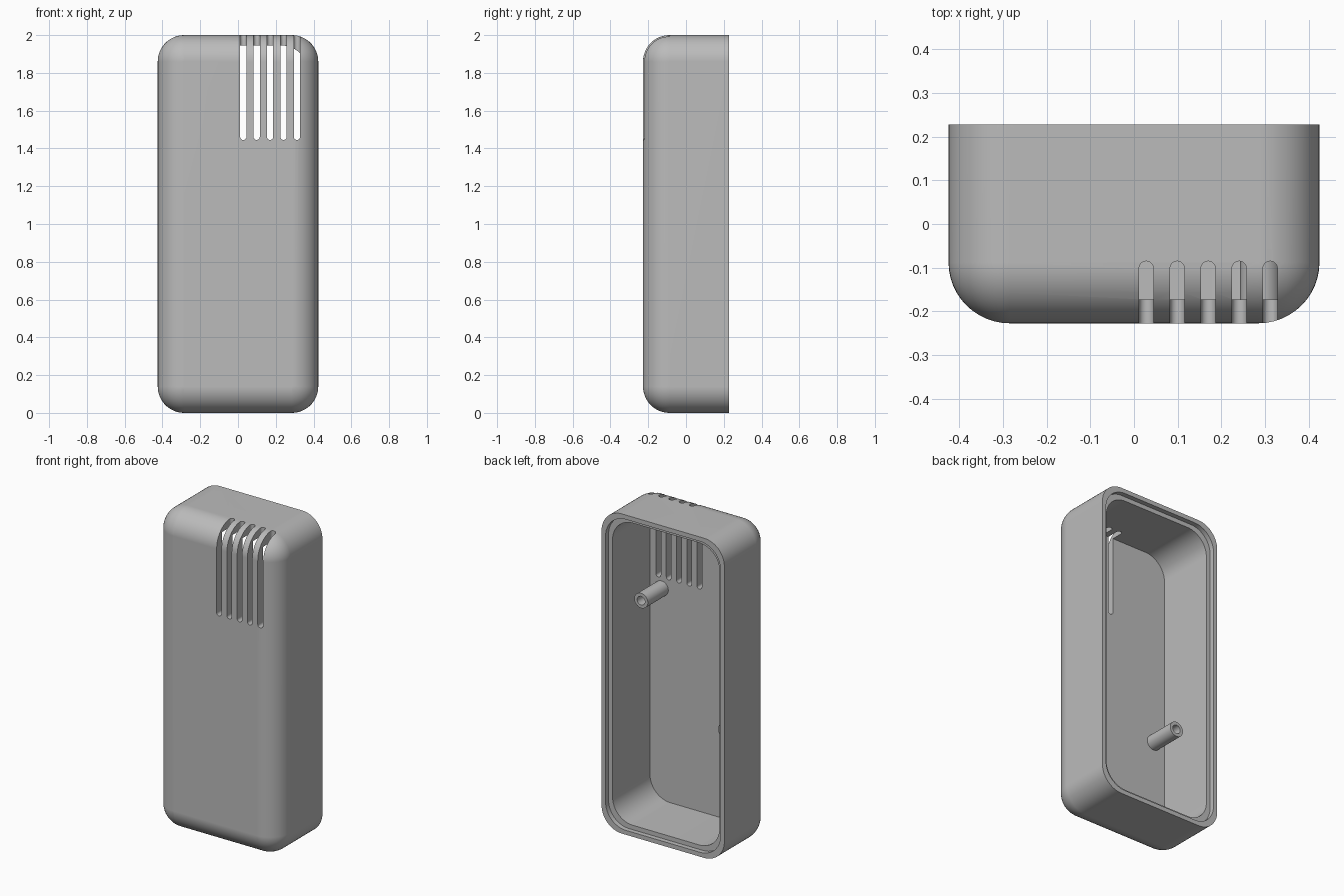
import bpy, bmesh
from math import sin, cos, pi

if "Cube" in bpy.data.objects:
    bpy.data.objects.remove(bpy.data.objects["Cube"])

HALF_X, HALF_Y, HEIGHT = 0.425, 0.2275, 2.0
R = 0.14            # outer edge and corner radius
WALL = 0.055
SLOT_R = 0.0165

grey = bpy.data.materials.new("grey plastic")
grey.use_nodes = True
grey.diffuse_color = (0.5, 0.5, 0.5, 1)
grey.node_tree.nodes["Principled BSDF"].inputs["Base Color"].default_value = (0.5, 0.5, 0.5, 1)


def make_object(name, bm):
    bmesh.ops.remove_doubles(bm, verts=bm.verts, dist=1e-5)
    bmesh.ops.recalc_face_normals(bm, faces=bm.faces)
    mesh = bpy.data.meshes.new(name)
    bm.to_mesh(mesh)
    bm.free()
    mesh.materials.append(grey)
    obj = bpy.data.objects.new(name, mesh)
    bpy.context.collection.objects.link(obj)
    return obj


def loft(bm, rings):
    """Skin a list of equal-length point rings and cap both ends."""
    rows = [[bm.verts.new(p) for p in ring] for ring in rings]
    n = len(rows[0])
    for a, b in zip(rows, rows[1:]):
        for i in range(n):
            j = (i + 1) % n
            bm.faces.new((a[i], a[j], b[j], b[i]))
    bm.faces.new(rows[0])
    bm.faces.new(rows[-1])


def rounded_ring(inset, y, radius, steps=12):
    """Rounded rectangle, inset from the outer outline, at depth y."""
    cx, cz = HALF_X - inset - radius, HEIGHT / 2 - inset - radius
    pts = []
    for k, (sx, sz) in enumerate(((1, 1), (-1, 1), (-1, -1), (1, -1))):
        for i in range(steps + 1):
            a = (k + i / steps) * pi / 2
            pts.append((sx * cx + radius * cos(a), y, HEIGHT / 2 + sz * cz + radius * sin(a)))
    return pts


def circle(x, y, z, radius, n=32):
    return [(x + radius * cos(2 * pi * i / n), y, z + radius * sin(2 * pi * i / n))
            for i in range(n)]


def finish(obj):
    bpy.ops.object.select_all(action='DESELECT')
    obj.select_set(True)
    bpy.context.view_layer.objects.active = obj
    bpy.ops.object.shade_smooth_by_angle(angle=pi / 6)
    mod = obj.modifiers.new("even shading", 'WEIGHTED_NORMAL')
    mod.keep_sharp = True


# Shell: rounded front, open back with a stepped lip, hollow inside
rings = []
for i in range(13):
    a = pi / 2 * i / 12
    inset = R * (1 - sin(a))
    rings.append(rounded_ring(inset, -HALF_Y + R * (1 - cos(a)), R - inset))
LIP = WALL / 2
for inset, y in ((0, HALF_Y), (LIP, HALF_Y), (LIP, HALF_Y - 0.03),
                 (WALL, HALF_Y - 0.03), (WALL, -HALF_Y + WALL)):
    rings.append(rounded_ring(inset, y, R))
bm = bmesh.new()
loft(bm, rings)
shell = make_object("shell", bm)


# Vent slots: five grooves that run up the front and over the top edge
def slot_cutter(name, place, end, far, near, deep):
    bm = bmesh.new()
    for k in range(5):
        x = 0.028 + 0.071 * k
        side = 1 if far > end else -1
        mid = end + side * SLOT_R
        outline = [(x + SLOT_R * cos(pi * i / 10), mid - side * SLOT_R * sin(pi * i / 10))
                   for i in range(11)]
        outline += [(x - SLOT_R, far), (x + SLOT_R, far)]
        loft(bm, [[place(u, v, d) for u, v in outline] for d in (near, deep)])
    return make_object(name, bm)


cutters = [
    slot_cutter("front_slot_cutter", lambda u, v, d: (u, d, v), 1.445, 2.1, -0.3, -0.15),
    slot_cutter("top_slot_cutter", lambda u, v, d: (u, v, d), -0.085, -0.31, 1.9, 2.11),
]
bpy.context.view_layer.objects.active = shell
for cutter in cutters:
    mod = shell.modifiers.new(cutter.name, 'BOOLEAN')
    mod.operation = 'DIFFERENCE'
    mod.solver = 'EXACT'
    mod.object = cutter
    bpy.ops.object.modifier_apply(modifier=mod.name)
    bpy.data.objects.remove(cutter)
finish(shell)

# Screw posts: hollow tubes rising from the inside of the front wall
FLOOR = -HALF_Y + WALL
for name, x, z in (("upper_screw_post", 0.29, 1.38), ("lower_screw_post", -0.29, 0.72)):
    bm = bmesh.new()
    loft(bm, [circle(x, y, z, r) for r, y in (
        (0.047, FLOOR - 0.01), (0.047, 0.03), (0.027, 0.03), (0.027, FLOOR + 0.01))])
    finish(make_object(name, bm))
